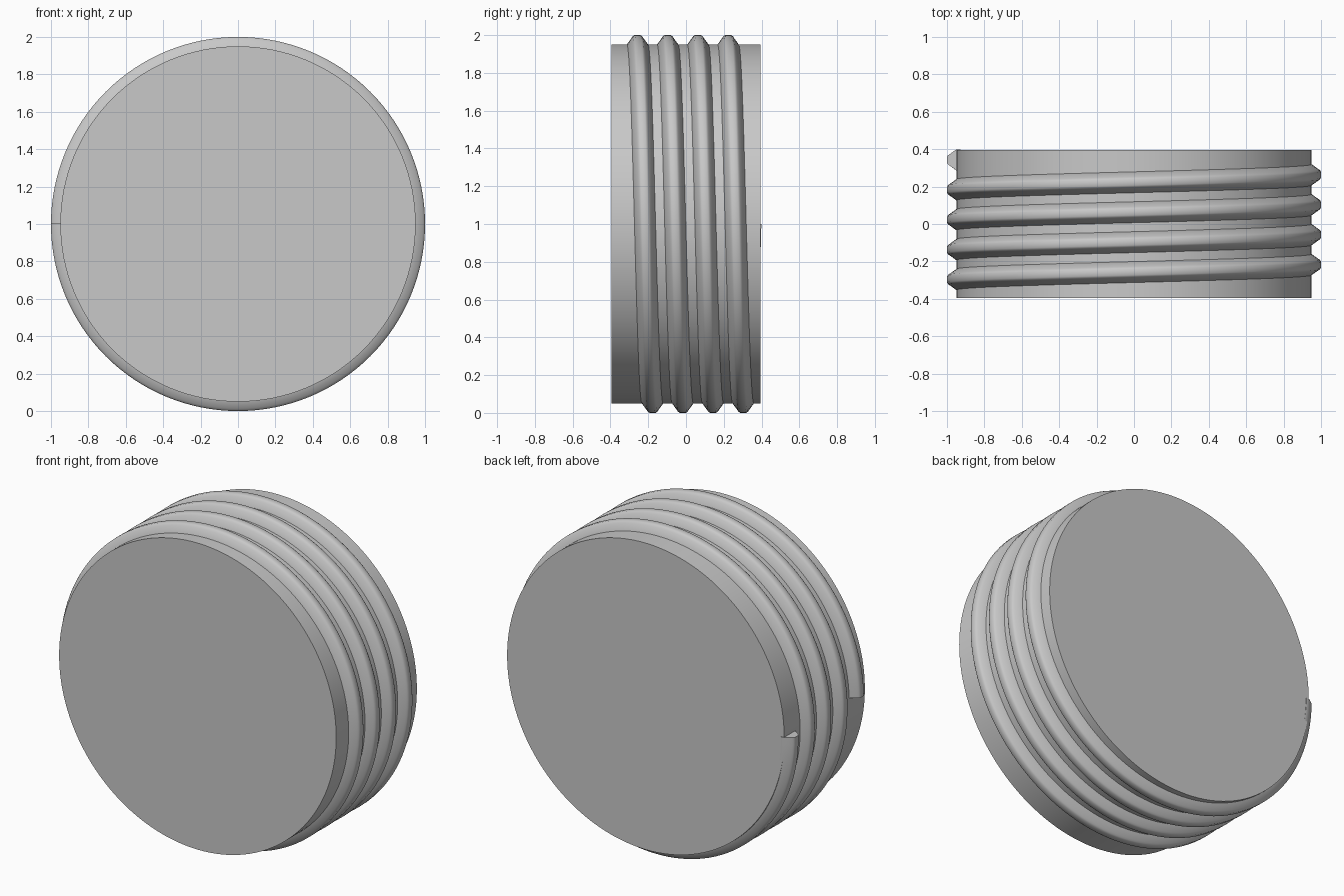
import bpy, bmesh, math

cube = bpy.data.objects.get("Cube")
if cube:
    bpy.data.objects.remove(cube, do_unlink=True)

RADIUS, HALF_DEPTH = 0.95, 0.395
PITCH, TURNS, START_Y = 0.16, 4, -0.297
STEPS = 128

grey = bpy.data.materials.new("plain grey")
grey.use_nodes = True
colour = (0.58, 0.58, 0.58, 1)
grey.diffuse_color = colour
grey.node_tree.nodes["Principled BSDF"].inputs["Base Color"].default_value = colour


def finish(name, bm, angle):
    bmesh.ops.recalc_face_normals(bm, faces=bm.faces)
    mesh = bpy.data.meshes.new(name)
    bm.to_mesh(mesh)
    bm.free()
    mesh.materials.append(grey)
    obj = bpy.data.objects.new(name, mesh)
    bpy.context.collection.objects.link(obj)
    bpy.ops.object.select_all(action="DESELECT")
    obj.select_set(True)
    bpy.context.view_layer.objects.active = obj
    bpy.ops.object.shade_smooth_by_angle(angle=math.radians(angle))
    return obj


def around(angle, radius, y):
    # Angle runs from the -x side over the top
    return (-radius * math.cos(angle), y, 1 + radius * math.sin(angle))


# Solid plug body lying along y
bm = bmesh.new()
rings = [[bm.verts.new(around(math.tau * i / STEPS, RADIUS, y)) for i in range(STEPS)]
         for y in (-HALF_DEPTH, HALF_DEPTH)]
for ring in rings:
    bm.faces.new(ring)
for i in range(STEPS):
    j = (i + 1) % STEPS
    bm.faces.new((rings[0][i], rings[0][j], rings[1][j], rings[1][i]))
finish("plug_body", bm, 30)

# Helical thread: rounded trapezoid (offset along y, height), foot sunk in the body
half = [(0.056, -0.02), (0.056, 0.0), (0.030, 0.036), (0.025, 0.044), (0.016, 0.05)]
profile = [(-y, h) for y, h in half] + [(y, h) for y, h in reversed(half)]

bm = bmesh.new()
sections = []
for i in range(STEPS * TURNS + 1):
    turn = i / STEPS
    sections.append([bm.verts.new(around(math.tau * turn, RADIUS + h, START_Y + PITCH * turn + y))
                     for y, h in profile])
count = len(profile)
for a, b in zip(sections, sections[1:]):
    for k in range(count):
        m = (k + 1) % count
        bm.faces.new((a[k], a[m], b[m], b[k]))
bm.faces.new(sections[0])
bm.faces.new(sections[-1])
finish("screw_thread", bm, 40)
